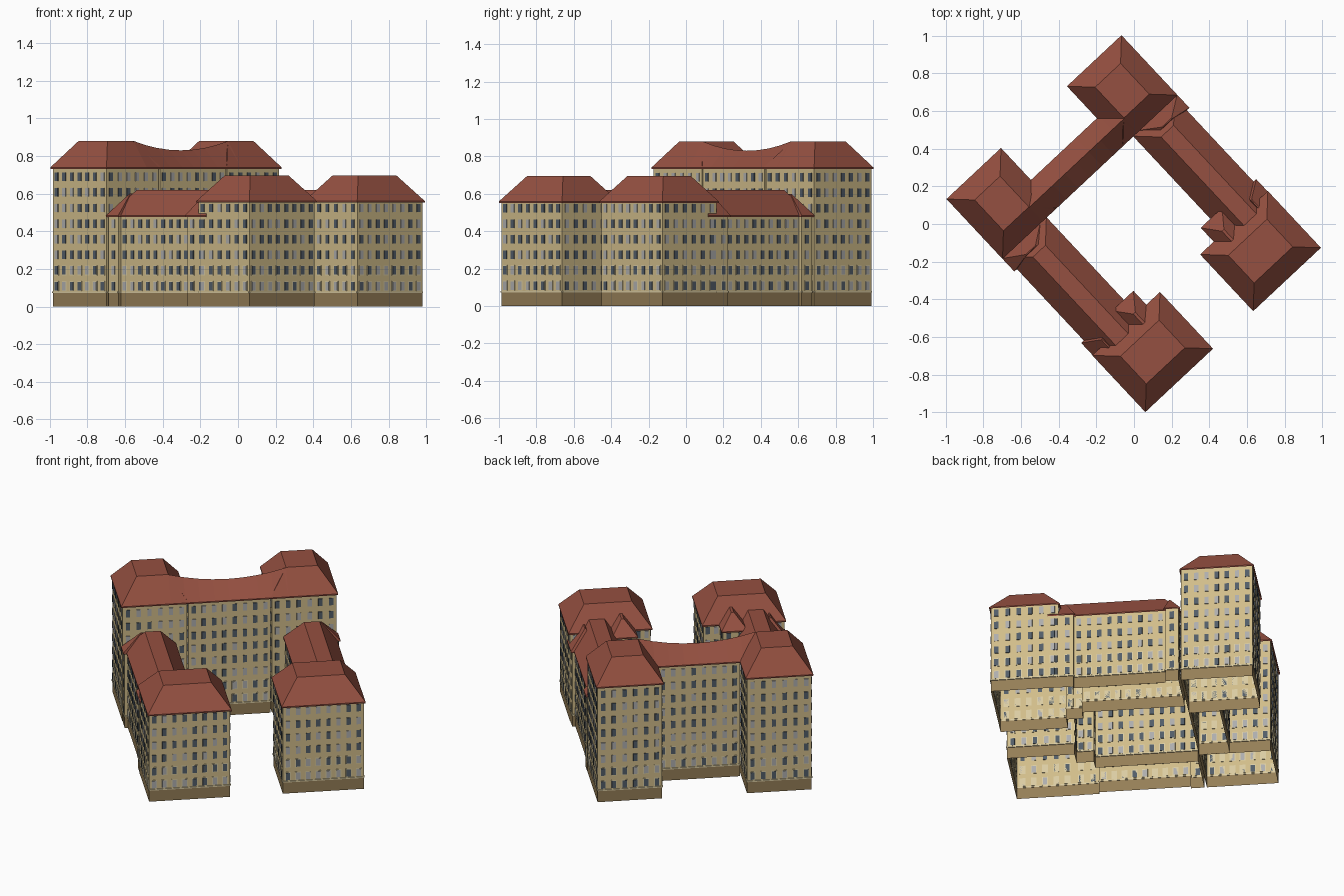
import bpy, bmesh, math, random
from mathutils import Vector

if "Cube" in bpy.data.objects:
    bpy.data.objects.remove(bpy.data.objects["Cube"])

random.seed(4)

# The plan is laid out on two tilted axes: p (along the back range), q (along the wings)
C, S = math.cos(math.radians(43.1)), math.sin(math.radians(43.1))


def W(p, q, z):
    return Vector((C * p + S * q, S * p - C * q, z))


def material(name, col):
    m = bpy.data.materials.new(name)
    m.diffuse_color = (*col, 1)
    m.use_nodes = True
    m.node_tree.nodes["Principled BSDF"].inputs["Base Color"].default_value = m.diffuse_color
    return m


MATS = [material("wall_tan", (.64, .51, .255)),
        material("base_brown", (.30, .21, .095)),
        material("roof_red", (.30, .08, .052)),
        material("window_dark", (.085, .11, .14)),
        material("window_grey", (.42, .42, .42)),
        material("trim_cream", (.70, .60, .36))]
WALL, BASE, ROOF, DARK, GREY, TRIM = range(6)


def finish(name, bm):
    me = bpy.data.meshes.new(name)
    bm.to_mesh(me)
    bm.free()
    for m in MATS:
        me.materials.append(m)
    bpy.context.collection.objects.link(bpy.data.objects.new(name, me))


def quad(bm, pts, mat, out):
    f = bm.faces.new([bm.verts.new(p) for p in pts])
    f.normal_update()
    if f.normal.dot(out) < 0:
        f.normal_flip()
    f.material_index = mat


def box(bm, corners, z0, z1, mat):
    """Box over four plan corners."""
    b = [bm.verts.new(W(*c, z0)) for c in corners]
    t = [bm.verts.new(W(*c, z1)) for c in corners]
    fs = [bm.faces.new(b), bm.faces.new(t)]
    for i in range(4):
        j = (i + 1) % 4
        fs.append(bm.faces.new((b[i], b[j], t[j], t[i])))
    for f in fs:
        f.material_index = mat
    bmesh.ops.recalc_face_normals(bm, faces=fs)


def roof(name, p0, p1, q0, q1, z0, z1, ins):
    """Hipped roof with a flat top; ins = insets at p0, p1, q0, q1."""
    bm = bmesh.new()
    a, b, c, d = ins
    rings = []
    for (x0, x1, y0, y1, z) in ((p0, p1, q0, q1, z0 - .008), (p0, p1, q0, q1, z0),
                                (p0 + a, p1 - b, q0 + c, q1 - d, z1)):
        rings.append([bm.verts.new(W(x, y, z)) for x, y in
                      ((x0, y0), (x1, y0), (x1, y1), (x0, y1))])
    for lo, hi in zip(rings, rings[1:]):
        for i in range(4):
            j = (i + 1) % 4
            bm.faces.new((lo[i], lo[j], hi[j], hi[i]))
    top = bm.faces.new(rings[-1])
    bmesh.ops.recalc_face_normals(bm, faces=bm.faces[:])
    top.normal_update()
    if top.normal.z < 0:
        bmesh.ops.reverse_faces(bm, faces=bm.faces[:])
    for f in bm.faces:
        f.material_index = ROOF
    finish(name, bm)


# Blocks: name, p0, p1, q0, q1 at the eaves, eave height, roof height, roof insets
I = .106
HALF = [
    ("back_tower", .240, .637, -.778, -.342, .74, .88, (I, I, I, I)),
    ("wing", .315, .618, -.345, .43, .485, .62, (I, I, I, 0)),
    ("wing_back_link", .36, .637, -.345, -.25, .485, .60, (.1, I, .07, .02)),
    ("wing_front_link", .49, .637, .27, .43, .485, .60, (.05, .09, .06, 0)),
    ("stair_bay", .245, .40, .257, .52, .56, .64, (.07, .07, .09, 0)),
    ("front_tower", .146, .639, .358, .771, .56, .695, (I, I, I, I)),
]
blocks = []
for n, p0, p1, q0, q1, e, t, (a, b, c, d) in HALF:
    blocks.append(("east_" + n, p0, p1, q0, q1, e, t, (a, b, c, d)))
    blocks.append(("west_" + n, -p1, -p0, q0, q1, e, t, (b, a, c, d)))
blocks.append(("back_range", -.25, .25, -.54, -.342, .74, None, None))

OV = .009  # eave overhang
rects = [(b[1] + OV, b[2] - OV, b[3] + OV, b[4] - OV, b[5]) for b in blocks]


def cover(k, p, q):
    """Height up to which other blocks hide this plan point."""
    return max([r[4] for i, r in enumerate(rects) if i != k
                and r[0] < p < r[1] and r[2] < q < r[3]], default=0)


def facade(bm, wb, a, b, n, z0, h):
    """Wall strip from a to b with outward plan direction n, plus its windows."""
    out = W(*n, 0)
    levels = [(z0, .075, BASE), (.075, h, WALL)] if z0 == 0 else [(z0, h, WALL)]
    for lo, hi, m in levels:
        quad(bm, [W(*a, lo), W(*b, lo), W(*b, hi), W(*a, hi)], m, out)
    L = math.dist(a, b)
    d = ((b[0] - a[0]) / L, (b[1] - a[1]) / L)

    def plate(s, w, zlo, zhi, depth, mat):
        c = [(a[0] + d[0] * u + n[0] * o, a[1] + d[1] * u + n[1] * o)
             for u, o in ((s - w, -.002), (s + w, -.002), (s + w, depth), (s - w, depth))]
        box(wb, c, zlo, zhi, mat)

    if z0 == 0:
        plate(L / 2, L / 2, .072, .080, .005, TRIM)
    if L < .04:
        return
    count = max(1, round(L / .062))
    for r in range(8):
        zc = .108 + .083 * r
        if zc + .03 > h or zc - .03 < z0:
            continue
        for i in range(count):
            s = L * (i + .5) / count
            if r < 2:   # framed windows on the lower floors
                plate(s, .017, zc - .026, zc + .028, .002, TRIM)
            plate(s, .0125, zc - .022, zc + .023, .004,
                  DARK if random.random() < .6 else GREY)


# Walls and windows, only where not hidden by a neighbouring block
for k, blk in enumerate(blocks):
    p0, p1, q0, q1, h = rects[k]
    bm, wb = bmesh.new(), bmesh.new()
    for axis, fixed, lo, hi, sgn in ((0, q0, p0, p1, -1), (0, q1, p0, p1, 1),
                                     (1, p0, q0, q1, -1), (1, p1, q0, q1, 1)):
        cuts = {lo, hi}
        for r in rects:
            cuts |= {v for v in r[2 * axis:2 * axis + 2] if lo < v < hi}
        cuts = sorted(cuts)

        def pt(v, o=0):
            return (v, fixed + o) if axis == 0 else (fixed + o, v)

        n = (0, sgn) if axis == 0 else (sgn, 0)
        # merge neighbouring strips that are exposed from the same height
        runs = []
        for u, v in zip(cuts, cuts[1:]):
            z0 = cover(k, *pt((u + v) / 2, sgn * .003))
            if runs and runs[-1][2] == z0:
                runs[-1][1] = v
            else:
                runs.append([u, v, z0])
        for u, v, z0 in runs:
            if z0 < h - .01:
                facade(bm, wb, pt(u), pt(v), n, z0, h)
    finish(blk[0] + "_walls", bm)
    finish(blk[0] + "_windows", wb)
    if blk[6]:
        roof(blk[0] + "_roof", *blk[1:])

# Back range roof: a ridge that sags between the two towers
bm = bmesh.new()
rows = []
for i in range(9):
    p = -.345 + .69 * i / 8
    z = .83 + .05 * (p / .345) ** 2
    rows.append([W(p, -.545, .732), W(p, -.545, .74), W(p, -.445, z),
                 W(p, -.342, .74), W(p, -.342, .732)])
outs = [W(0, -1, 0), W(0, -1, 1), W(0, 1, 1), W(0, 1, 0)]
for r0, r1 in zip(rows, rows[1:]):
    for j in range(4):
        quad(bm, [r0[j], r1[j], r1[j + 1], r0[j + 1]], ROOF, outs[j])
finish("back_range_roof", bm)
